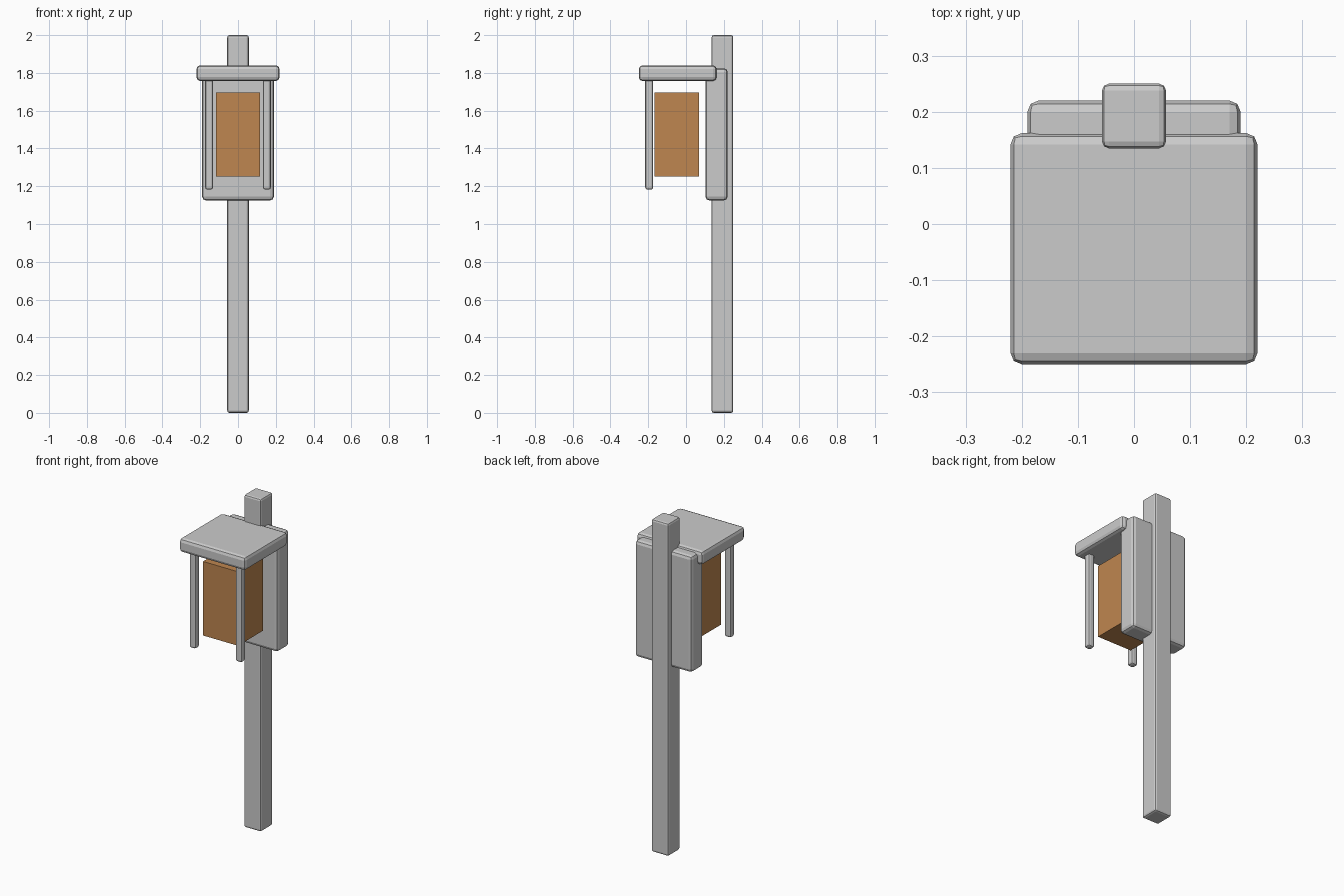
import bpy

if "Cube" in bpy.data.objects:
    bpy.data.objects.remove(bpy.data.objects["Cube"])


def material(name, color):
    m = bpy.data.materials.new(name)
    m.diffuse_color = (*color, 1.0)
    m.use_nodes = True
    m.node_tree.nodes["Principled BSDF"].inputs["Base Color"].default_value = m.diffuse_color
    return m


grey = material("grey_metal", (0.6, 0.6, 0.6))
amber = material("amber_lamp", (0.52, 0.24, 0.08))


def box(name, low, high, mat, bevel=0.0):
    """Box between two corners, with optional rounded edges."""
    bpy.ops.mesh.primitive_cube_add(
        size=1, location=[(a + b) / 2 for a, b in zip(low, high)])
    ob = bpy.context.object
    ob.name = name
    ob.scale = [b - a for a, b in zip(low, high)]
    bpy.ops.object.transform_apply(location=False, rotation=False, scale=True)
    ob.data.materials.append(mat)
    if bevel:
        mod = ob.modifiers.new("rounded_edges", 'BEVEL')
        mod.width = bevel
        mod.segments = 2
    return ob


# Upright post and the board fixed to it
box("post", (-0.057, 0.135, 0), (0.057, 0.25, 2.0), grey, 0.012)
box("back_board", (-0.19, 0.103, 1.125), (0.19, 0.22, 1.825), grey, 0.02)

# Overhanging roof with two hanging front bars
box("roof", (-0.22, -0.25, 1.757), (0.22, 0.162, 1.84), grey, 0.02)
for side, x in (("left", -0.153), ("right", 0.153)):
    box(side + "_front_bar", (x - 0.021, -0.216, 1.182),
        (x + 0.021, -0.174, 1.775), grey, 0.012)

# Plain lamp block
box("lamp", (-0.116, -0.166, 1.252), (0.116, 0.07, 1.697), amber)
